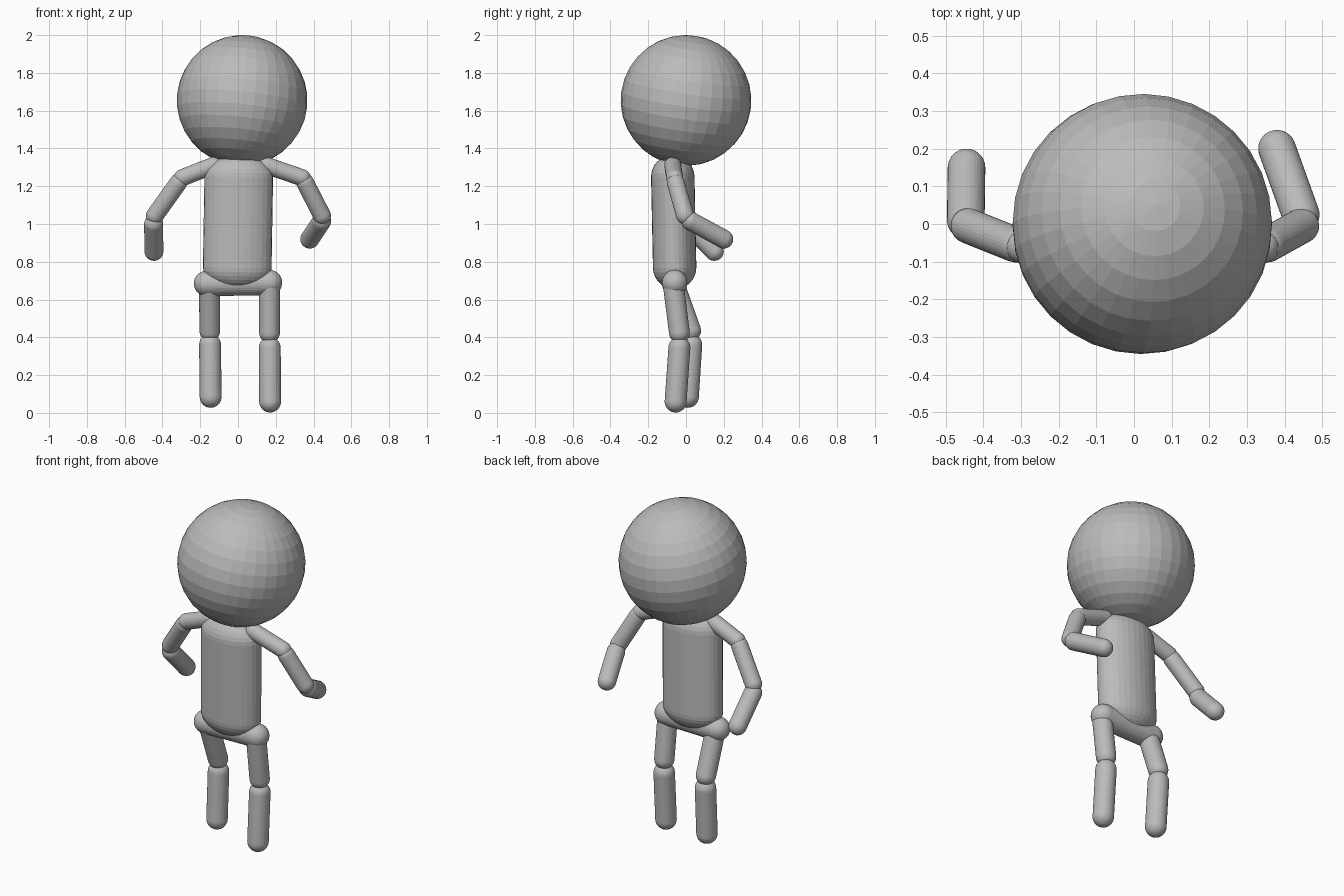
import bpy, bmesh
from mathutils import Vector, Matrix

cube = bpy.data.objects.get("Cube")
if cube:
    bpy.data.objects.remove(cube)

# One matte grey for the whole figure
GREY = (0.5, 0.5, 0.5, 1)
mat = bpy.data.materials.new("plain grey")
mat.use_nodes = True
mat.diffuse_color = GREY
mat.node_tree.nodes["Principled BSDF"].inputs["Base Color"].default_value = GREY


def finish(bm, name, matrix):
    mesh = bpy.data.meshes.new(name)
    bm.to_mesh(mesh)
    bm.free()
    mesh.materials.append(mat)
    obj = bpy.data.objects.new(name, mesh)
    obj.matrix_world = matrix
    bpy.context.collection.objects.link(obj)
    return obj


def capsule(name, start, end, radius, stretch=1.0):
    """Round-ended limb: a ball whose upper half is pulled from start to end."""
    start, end = Vector(start), Vector(end)
    axis = end - start
    bm = bmesh.new()
    bmesh.ops.create_uvsphere(bm, u_segments=32, v_segments=16, radius=radius)
    if axis.length > 0:
        upper = [f for f in bm.faces if f.calc_center_median().z > 0]
        moved = bmesh.ops.extrude_face_region(bm, geom=upper)["geom"]
        verts = [v for v in moved if isinstance(v, bmesh.types.BMVert)]
        bmesh.ops.translate(bm, verts=verts, vec=(0, 0, axis.length))
    bmesh.ops.scale(bm, vec=(stretch, 1, 1), verts=bm.verts)
    bmesh.ops.recalc_face_normals(bm, faces=bm.faces)
    turn = Vector((0, 0, 1)).rotation_difference(axis).to_matrix().to_4x4()
    return finish(bm, name, Matrix.Translation(start) @ turn)


def chain(side, names, joints, radii):
    for name, (a, b), r in zip(names, joints, radii):
        capsule(f"{side}_{name}", a, b, r)


# Head, with its pole leaning slightly back and to the left
bm = bmesh.new()
bmesh.ops.create_uvsphere(bm, u_segments=32, v_segments=16, radius=0.346)
lean = Vector((0, 0, 1)).rotation_difference(Vector((0.1, 0.145, 1)))
finish(bm, "head", Matrix.Translation((0.022, 0, 1.654)) @ lean.to_matrix().to_4x4())

# Torso, broad and flattened, and the hip bar
capsule("torso", (-0.004, -0.06, 0.77), (0.004, -0.07, 1.25), 0.115, 1.58)
capsule("pelvis", (-0.167, -0.06, 0.685), (0.167, -0.06, 0.69), 0.067)

# Arms
arm = ("shoulder", "upper_arm", "forearm")
arm_radii = (0.045, 0.047, 0.05)
chain("left", arm, [((0.15, -0.07, 1.31), (0.34, -0.06, 1.245)),
                    ((0.355, -0.055, 1.22), (0.445, -0.005, 1.045)),
                    ((0.443, 0.025, 1.015), (0.38, 0.2, 0.92))], arm_radii)
chain("right", arm, [((-0.13, -0.07, 1.31), (-0.295, -0.06, 1.245)),
                     ((-0.315, -0.055, 1.22), (-0.44, -0.005, 1.045)),
                     ((-0.447, 0.01, 1.0), (-0.445, 0.15, 0.855))], arm_radii)

# Legs
leg = ("thigh", "shin")
leg_radii = (0.055, 0.058)
chain("left", leg, [((0.167, -0.065, 0.66), (0.167, -0.035, 0.425)),
                    ((0.168, -0.035, 0.345), (0.17, -0.055, 0.06))], leg_radii)
chain("right", leg, [((-0.152, -0.055, 0.66), (-0.149, 0.025, 0.435)),
                     ((-0.148, 0.028, 0.36), (-0.145, 0.01, 0.085))], leg_radii)
